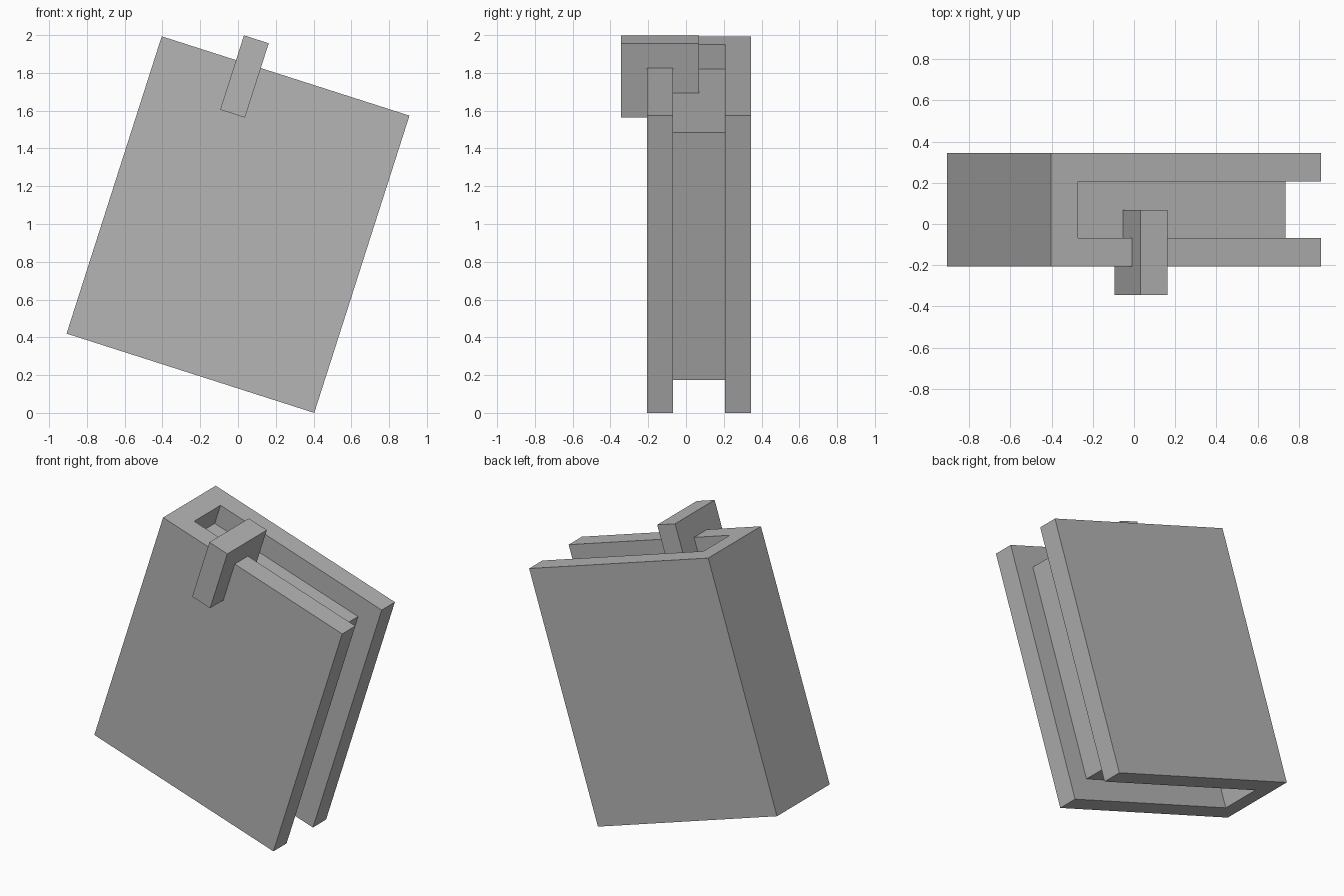
import bpy
import bmesh
from math import radians, sin, cos
from mathutils import Matrix, Vector

cube = bpy.data.objects.get("Cube")
if cube:
    bpy.data.objects.remove(cube, do_unlink=True)

UNIT = 0.1377          # every part is a whole number of units
TILT = radians(17.75)  # the book leans onto one lower corner
LIFT = UNIT * (5 * sin(TILT) + 6 * cos(TILT))

# local frame: origin at the middle of the book
PLACE = (Matrix.Translation((0, 0, LIFT))
         @ Matrix.Rotation(TILT, 4, 'Y')
         @ Matrix.Scale(UNIT, 4))

grey = bpy.data.materials.new("plain_grey")
grey.use_nodes = True
colour = (0.46, 0.46, 0.46, 1)
grey.diffuse_color = colour
grey.node_tree.nodes["Principled BSDF"].inputs["Base Color"].default_value = colour


def extrude_profile(name, points, direction):
    """Extrude a closed outline of 3D points into a solid part."""
    bm = bmesh.new()
    face = bm.faces.new([bm.verts.new(p) for p in points])
    grown = bmesh.ops.extrude_face_region(bm, geom=[face])["geom"]
    verts = [v for v in grown if isinstance(v, bmesh.types.BMVert)]
    bmesh.ops.translate(bm, verts=verts, vec=Vector(direction))
    bmesh.ops.transform(bm, matrix=PLACE, verts=bm.verts)
    bmesh.ops.recalc_face_normals(bm, faces=bm.faces)
    mesh = bpy.data.meshes.new(name)
    bm.to_mesh(mesh)
    bm.free()
    mesh.materials.append(grey)
    obj = bpy.data.objects.new(name, mesh)
    bpy.context.collection.objects.link(obj)
    return obj


# Cover: U-shaped outline seen from above (spine and two boards)
cover = [(-5, -1.5), (5, -1.5), (5, -0.5), (-4, -0.5),
         (-4, 1.5), (5, 1.5), (5, 2.5), (-5, 2.5)]
extrude_profile("book_cover", [(x, y, -6) for x, y in cover], (0, 0, 12))

# Page block, set in by one unit at top, bottom and fore edge
pages = [(-4, -0.5), (4, -0.5), (4, 1.5), (-4, 1.5)]
extrude_profile("book_pages", [(x, y, -5) for x, y in pages], (0, 0, 10))

# Bookmark: hook outline seen from the side, folded over the front board
hook = [(-2.5, 4), (-1.5, 4), (-1.5, 6), (-0.5, 6),
        (-0.5, 5), (0.5, 5), (0.5, 7), (-2.5, 7)]
extrude_profile("bookmark", [(-2, y, z) for y, z in hook], (1, 0, 0))
